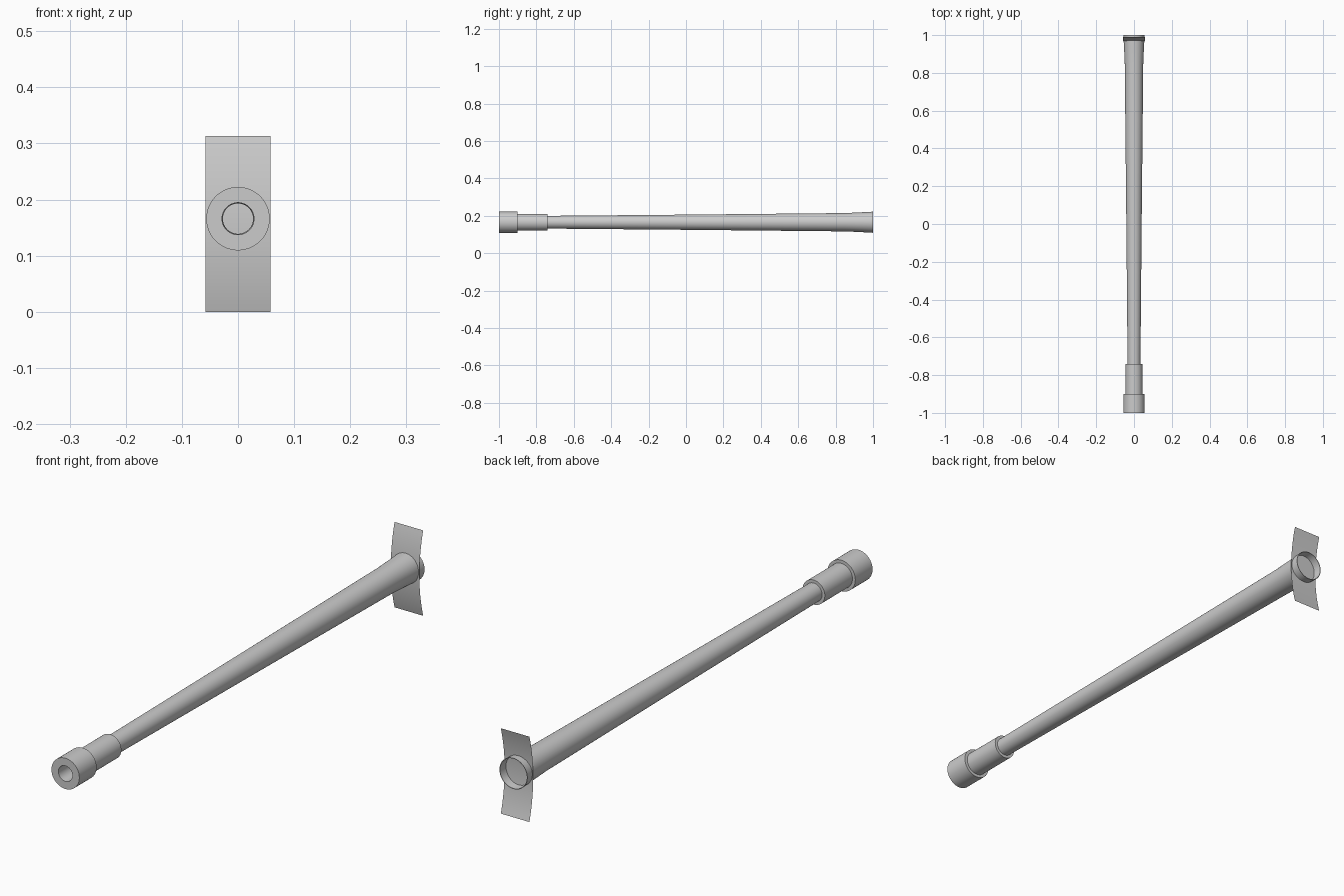
import bpy, bmesh, math

if "Cube" in bpy.data.objects:
    bpy.data.objects.remove(bpy.data.objects["Cube"])

AXIS_Z = 0.166
SEGMENTS = 64

grey = bpy.data.materials.new("plain grey")
grey.diffuse_color = (0.6, 0.6, 0.6, 1)
grey.use_nodes = True
grey.node_tree.nodes["Principled BSDF"].inputs["Base Color"].default_value = grey.diffuse_color


def add_object(name, bm):
    mesh = bpy.data.meshes.new(name)
    bm.to_mesh(mesh)
    bm.free()
    mesh.materials.append(grey)
    obj = bpy.data.objects.new(name, mesh)
    bpy.context.collection.objects.link(obj)
    bpy.ops.object.select_all(action='DESELECT')
    obj.select_set(True)
    bpy.context.view_layer.objects.active = obj
    bpy.ops.object.shade_smooth_by_angle(angle=math.radians(30))
    return obj


def lathe(name, profile):
    """Revolve a closed (y, radius) loop around the tube axis."""
    bm = bmesh.new()
    rings = []
    for y, r in profile:
        ring = []
        for i in range(SEGMENTS):
            a = 2 * math.pi * i / SEGMENTS
            ring.append(bm.verts.new((r * math.cos(a), y, AXIS_Z + r * math.sin(a))))
        rings.append(ring)
    for k, ring in enumerate(rings):
        nxt = rings[(k + 1) % len(rings)]
        for i in range(SEGMENTS):
            j = (i + 1) % SEGMENTS
            bm.faces.new((ring[i], ring[j], nxt[j], nxt[i]))
    bmesh.ops.recalc_face_normals(bm, faces=bm.faces)
    return add_object(name, bm)


# Long hollow tube: stepped collars at the front, gentle flare at the back
outer = [(-1, 0.0565), (-0.9, 0.0565), (-0.9, 0.045), (-0.74, 0.045),
         (-0.74, 0.034), (0, 0.0405), (0.6, 0.0465), (0.85, 0.049),
         (0.93, 0.0525), (1, 0.0565)]
inner = [(1, 0.0545), (0.93, 0.0505), (0.85, 0.047), (0.6, 0.0445),
         (0, 0.0385), (-0.74, 0.031), (-0.9, 0.027), (-1, 0.0285)]
lathe("stepped_tube", outer + inner)

# Thin curved plate crossing the tube near its back end
HALF_W, HEIGHT, SAG, Y_MID = 0.058, 0.313, 0.022, 0.968
half = HEIGHT / 2
radius = (half ** 2 + SAG ** 2) / (2 * SAG)
sweep = math.asin(half / radius)
bm = bmesh.new()
previous = None
for i in range(25):
    a = sweep * (i / 12 - 1)
    y = Y_MID + radius * (1 - math.cos(a))
    z = half + radius * math.sin(a)
    row = [bm.verts.new((x, y, z)) for x in (-HALF_W, HALF_W)]
    if previous:
        bm.faces.new((previous[0], previous[1], row[1], row[0]))
    previous = row
add_object("curved_plate", bm)
